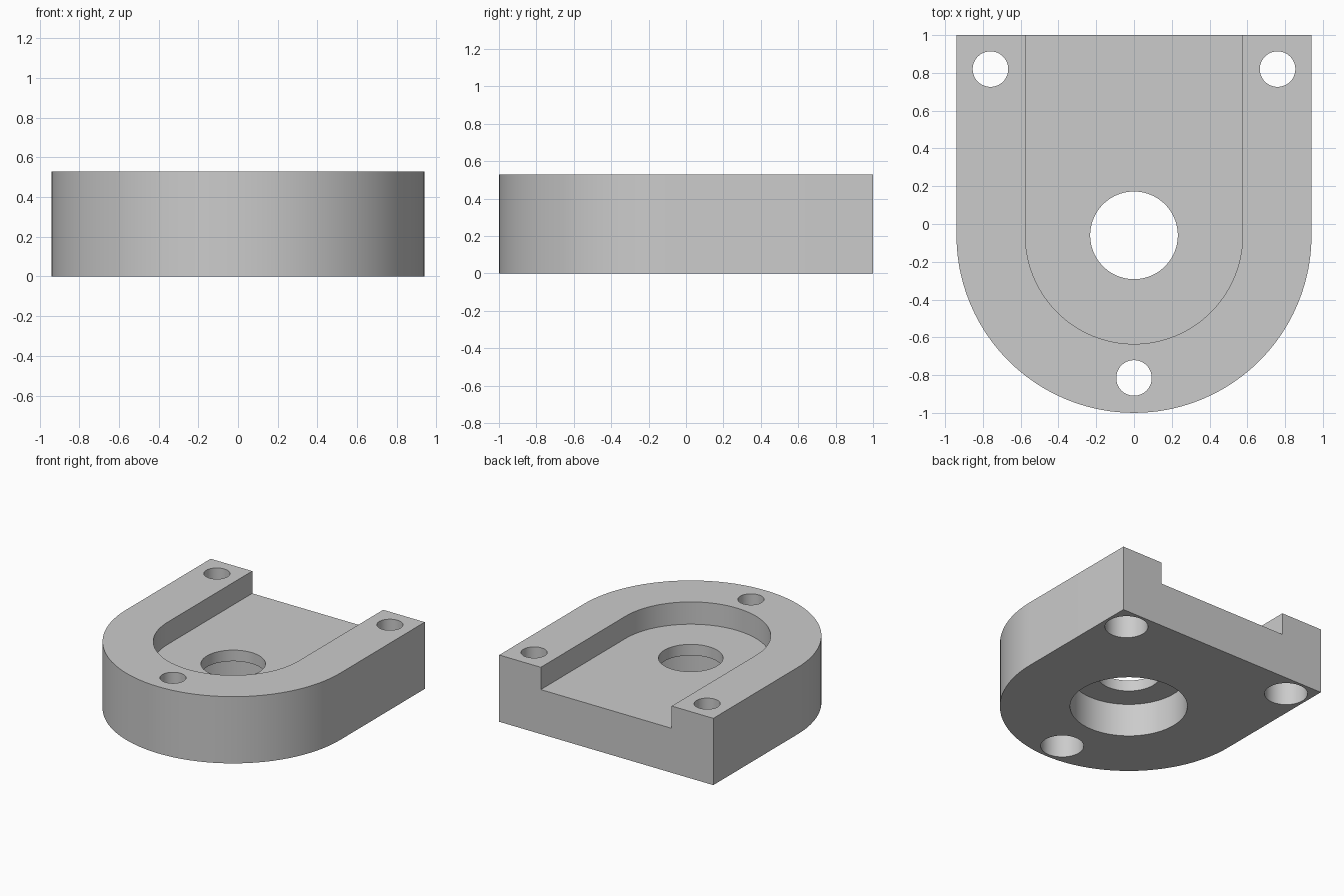
import bpy
import bmesh
from math import cos, sin, pi, radians

HEIGHT = 0.53
FLOOR = 0.353        # level of the open pocket
BORE_TOP = 0.265     # ceiling of the recesses underneath
ARC_Y = -0.06        # centre of the rounded end
SEGMENTS = 96
OVER = 0.1           # cutter overshoot

cube = bpy.data.objects.get("Cube")
if cube:
    bpy.data.objects.remove(cube, do_unlink=True)

grey = bpy.data.materials.new("light grey")
grey.use_nodes = True
grey.diffuse_color = (0.6, 0.6, 0.6, 1)
grey.node_tree.nodes["Principled BSDF"].inputs["Base Color"].default_value = (0.6, 0.6, 0.6, 1)


def prism(name, outline, z0, z1):
    """Extrude a closed outline from z0 to z1."""
    bm = bmesh.new()
    face = bm.faces.new([bm.verts.new((x, y, z0)) for x, y in outline])
    top = bmesh.ops.extrude_face_region(bm, geom=[face])["geom"]
    verts = [v for v in top if isinstance(v, bmesh.types.BMVert)]
    bmesh.ops.translate(bm, verts=verts, vec=(0, 0, z1 - z0))
    bmesh.ops.recalc_face_normals(bm, faces=bm.faces)
    mesh = bpy.data.meshes.new(name)
    bm.to_mesh(mesh)
    bm.free()
    mesh.materials.append(grey)
    obj = bpy.data.objects.new(name, mesh)
    bpy.context.collection.objects.link(obj)
    return obj


def u_shape(radius, back):
    """Half circle at the front with straight sides running to the back."""
    n = SEGMENTS // 2
    arc = [(radius * cos(pi + pi * i / n), ARC_Y + radius * sin(pi + pi * i / n))
           for i in range(n + 1)]
    return arc + [(radius, back), (-radius, back)]


def circle(x, y, radius):
    return [(x + radius * cos(2 * pi * i / SEGMENTS), y + radius * sin(2 * pi * i / SEGMENTS))
            for i in range(SEGMENTS)]


def cut(target, cutter):
    """Subtract the cutter from the target and remove it."""
    mod = target.modifiers.new("cut", "BOOLEAN")
    mod.operation = "DIFFERENCE"
    mod.solver = "EXACT"
    mod.object = cutter
    bpy.context.view_layer.objects.active = target
    bpy.ops.object.modifier_apply(modifier=mod.name)
    bpy.data.objects.remove(cutter, do_unlink=True)


# Solid body with a rounded front
body = prism("mounting_block", u_shape(0.94, 1.0), 0, HEIGHT)

# Pocket in the top, open at the back
cut(body, prism("pocket_cutter", u_shape(0.575, 1.0 + OVER), FLOOR, HEIGHT + OVER))

# Central hole and three screw holes, each with a wider recess underneath
holes = [(0, ARC_Y, 0.232, 0.428)]
holes += [(x, y, 0.094, 0.157) for x, y in ((-0.76, 0.82), (0.76, 0.82), (0, -0.815))]
for x, y, hole_radius, recess_radius in holes:
    cut(body, prism("recess_cutter", circle(x, y, recess_radius), -OVER, BORE_TOP))
    cut(body, prism("hole_cutter", circle(x, y, hole_radius), -OVER, HEIGHT + OVER))

# Smooth the round walls and keep the edges sharp
bpy.ops.object.select_all(action="DESELECT")
body.select_set(True)
bpy.context.view_layer.objects.active = body
bpy.ops.object.shade_smooth_by_angle(angle=radians(30))
